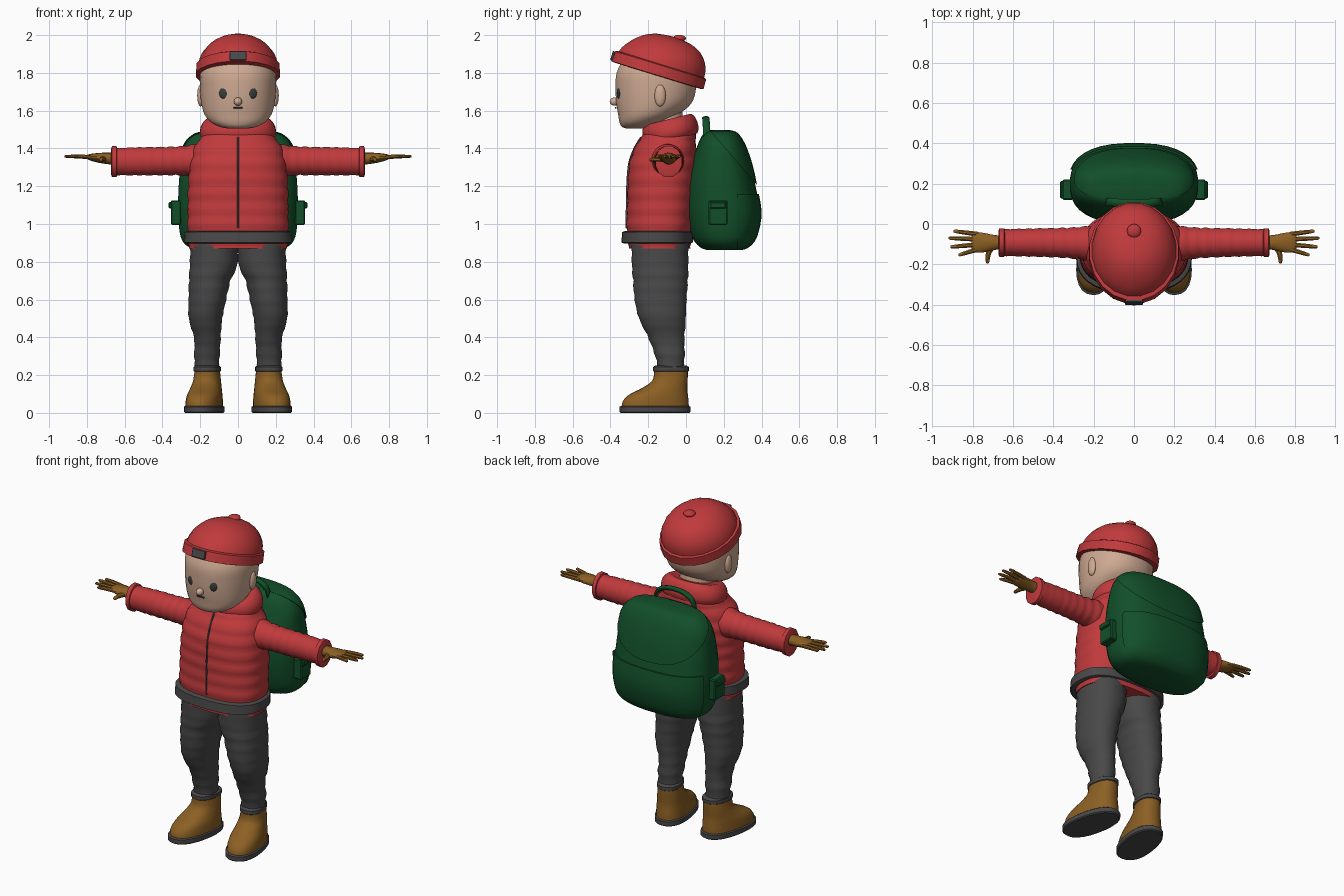
import bpy, bmesh, math
from mathutils import Matrix, Vector


def material(name, rgb):
    m = bpy.data.materials.new(name)
    m.diffuse_color = (*rgb, 1)
    return m


RED = material("red cloth", (0.53, 0.042, 0.045))
GREEN = material("green canvas", (0.006, 0.078, 0.023))
BROWN = material("brown leather", (0.26, 0.115, 0.017))
SKIN = material("skin", (0.62, 0.40, 0.29))
GREY = material("dark grey", (0.066, 0.066, 0.068))
DARK = material("eye dark", (0.04, 0.045, 0.045))


def finish(name, bm, mat, angle=40):
    bmesh.ops.recalc_face_normals(bm, faces=bm.faces)
    me = bpy.data.meshes.new(name)
    bm.to_mesh(me)
    bm.free()
    me.materials.append(mat)
    ob = bpy.data.objects.new(name, me)
    bpy.context.collection.objects.link(ob)
    bpy.ops.object.select_all(action='DESELECT')
    ob.select_set(True)
    bpy.context.view_layer.objects.active = ob
    bpy.ops.object.shade_smooth_by_angle(angle=math.radians(angle))
    return ob


def smooth_rows(rows, steps):
    """Catmull-Rom interpolation between section rows."""
    out = []
    for i in range(len(rows) - 1):
        p0, p1 = rows[max(i - 1, 0)], rows[i]
        p2, p3 = rows[i + 1], rows[min(i + 2, len(rows) - 1)]
        for s in range(steps):
            t = s / steps
            out.append([0.5 * (2 * b + (c - a) * t + (2 * a - 5 * b + 4 * c - d) * t * t
                               + (3 * b - a - 3 * c + d) * t ** 3)
                        for a, b, c, d in zip(p0, p1, p2, p3)])
    return out + [list(rows[-1])]


def loft(name, rows, mat, axis='z', n=24, p=2.0, steps=4, quilt=None, grow=0,
         frame=None, side=1, cuts=(), angle=40):
    """Skin superellipse sections; each row is (t, centre a, centre b, radius a, radius b)."""
    bm = bmesh.new()
    rings = []
    for t, ca, cb, ra, rb in smooth_rows(rows, steps):
        puff = grow
        if quilt:
            puff += quilt[1] * (abs(math.sin(math.pi * t / quilt[0])) - 0.6)
        ring = []
        for k in range(n):
            a = 2 * math.pi * (k + 0.5) / n
            c, s = math.cos(a), math.sin(a)
            u = ca + (ra + puff) * math.copysign(abs(c) ** (2 / p), c)
            v = cb + (rb + puff) * math.copysign(abs(s) ** (2 / p), s)
            co = {'x': (t, u, v), 'y': (u, t, v), 'z': (u, v, t)}[axis]
            ring.append(bm.verts.new(co))
        rings.append(ring)
    for r0, r1 in zip(rings, rings[1:]):
        for k in range(n):
            j = (k + 1) % n
            bm.faces.new((r0[k], r0[j], r1[j], r1[k]))
    bm.faces.new(rings[0])
    bm.faces.new(rings[-1])
    for co, no in cuts:
        bmesh.ops.bisect_plane(bm, geom=bm.verts[:] + bm.edges[:] + bm.faces[:],
                               plane_co=co, plane_no=no, clear_inner=True)
        bmesh.ops.holes_fill(bm, edges=[e for e in bm.edges if e.is_boundary])
    if frame:
        bm.transform(frame)
    bm.transform(Matrix.Diagonal((side, 1, 1, 1)))
    return finish(name, bm, mat, angle)


def ball(name, co, size, mat, turn=0):
    bm = bmesh.new()
    bmesh.ops.create_uvsphere(bm, u_segments=16, v_segments=10, radius=1)
    bm.transform(Matrix.Translation(co) @ Matrix.Rotation(turn, 4, 'Z') @ Matrix.Diagonal((*size, 1)))
    return finish(name, bm, mat)


def box(name, co, size, mat, frame=None, bevel=0.006):
    bm = bmesh.new()
    bmesh.ops.create_cube(bm, size=1)
    bm.transform(Matrix.Translation(co) @ Matrix.Diagonal((*size, 1)))
    bmesh.ops.bevel(bm, geom=bm.edges[:], offset=bevel, segments=1, affect='EDGES')
    if frame:
        bm.transform(frame)
    return finish(name, bm, mat, 25)


# Head and face
loft("head", [(1.505, 0, -.265, .05, .05), (1.515, 0, -.255, .10, .085), (1.54, 0, -.235, .145, .118),
              (1.58, 0, -.20, .178, .16), (1.64, 0, -.17, .195, .20), (1.72, 0, -.16, .202, .214),
              (1.80, 0, -.16, .20, .208), (1.88, 0, -.15, .17, .18)], SKIN, p=2.15, n=32)
loft("neck", [(1.42, 0, -.09, .1, .09), (1.6, 0, -.11, .1, .09)], SKIN, steps=1)
ball("nose", (0, -.378, 1.648), (.022, .026, .022), SKIN)
box("mouth", (0, -.372, 1.615), (.05, .008, .008), DARK, bevel=.002)
for s in (-1, 1):
    ball("ear", (s * .198, -.137, 1.68), (.018, .03, .058), SKIN)
    ball("eye", (s * .077, -.357, 1.692), (.024, .008, .028), DARK, s * .25)

# Cap, built level and tilted back
tilt = Matrix.Translation((0, -.152, 1.785)) @ Matrix.Rotation(math.radians(-17), 4, 'X')
loft("cap_dome", [(.04, 0, 0, .213, .243), (.09, 0, .008, .205, .233), (.14, 0, .018, .18, .205),
                  (.185, 0, .024, .135, .158), (.212, 0, .025, .075, .095), (.222, 0, .025, .01, .015)],
     RED, n=20, steps=2, frame=tilt)
loft("cap_band", [(0, 0, 0, .212, .243), (.003, 0, 0, .225, .258), (.058, 0, 0, .222, .256),
                  (.064, 0, 0, .208, .24)], RED, n=20, steps=1, frame=tilt)
box("cap_patch", (0, -.256, .032), (.09, .014, .05), GREY, tilt, .003)
ball("cap_button", (0, -.035, 1.983), (.035, .035, .018), RED)

# Jacket
torso = [(.87, 0, -.14, .262, .165), (.98, 0, -.14, .268, .175), (1.09, 0, -.135, .267, .177),
         (1.20, 0, -.13, .265, .18), (1.32, 0, -.12, .255, .18), (1.40, 0, -.11, .235, .162),
         (1.46, 0, -.092, .195, .145), (1.50, 0, -.08, .15, .12)]
loft("jacket_body", torso, RED, p=2.5, n=40, steps=6, quilt=(.08, .007))
loft("zip", [(t, 0, cy - ry - .001, .005, .006) for t, _, cy, _, ry in torso[1:-1]], GREY, n=8)
loft("belt", [(.898, 0, -.152, .275, .18), (.903, 0, -.153, .287, .19), (.957, 0, -.15, .285, .188),
              (.962, 0, -.15, .27, .175)], GREY, p=2.5, n=40, steps=1)
lean = Matrix.Translation((0, -.085, 1.505)) @ Matrix.Rotation(math.radians(14), 4, 'X')
loft("collar", [(-.06, 0, 0, .185, .135), (-.035, 0, 0, .2, .148), (0, 0, 0, .2, .15),
                (.03, 0, 0, .185, .143), (.05, 0, 0, .16, .125), (.045, 0, 0, .13, .1)],
     RED, n=28, p=2.2, steps=3, frame=lean)

for s in (-1, 1):
    # Sleeves
    loft("sleeve", [(.14, -.10, 1.335, .10, .105), (.20, -.098, 1.336, .092, .095),
                    (.27, -.095, 1.335, .08, .08), (.38, -.093, 1.333, .073, .075),
                    (.5, -.092, 1.332, .07, .075), (.645, -.092, 1.33, .066, .071)],
         RED, axis='x', steps=7, quilt=(.055, .006), side=s)
    loft("cuff", [(.638, -.092, 1.33, .06, .07), (.643, -.092, 1.33, .073, .085),
                  (.667, -.092, 1.33, .073, .085), (.672, -.092, 1.33, .06, .07)],
         RED, axis='x', n=12, steps=1, side=s)
    # Gloved hands
    loft("palm", [(.65, -.09, 1.345, .032, .032), (.70, -.092, 1.348, .04, .03),
                  (.75, -.092, 1.351, .05, .024), (.79, -.09, 1.354, .05, .015), (.805, -.09, 1.355, .035, .006)],
         BROWN, axis='x', n=14, side=s)
    for y0, x1, y1 in ((-.05, .895, -.036), (-.076, .918, -.07), (-.102, .91, -.113), (-.126, .87, -.152)):
        loft("finger", [(.77, y0, 1.353, .012, .012), ((.77 + x1) / 2, (y0 + y1) / 2, 1.357, .012, .011),
                        (x1 - .008, y1, 1.358, .009, .008), (x1, y1, 1.358, .003, .003)],
             BROWN, axis='x', n=8, steps=2, side=s)
    loft("thumb", [(-.195, .726, 1.34, .004, .004), (-.187, .725, 1.34, .01, .01),
                   (-.15, .722, 1.342, .014, .013), (-.10, .70, 1.345, .022, .018)],
         BROWN, axis='y', n=8, steps=2, side=s)
    # Trousers
    loft("trouser_leg", [(.22, .165, -.08, .062, .066), (.30, .165, -.085, .068, .078),
                         (.39, .162, -.102, .07, .094), (.50, .172, -.125, .089, .124),
                         (.60, .162, -.135, .10, .138), (.70, .15, -.135, .111, .146),
                         (.78, .13, -.137, .126, .15), (.90, .125, -.138, .128, .152)],
         GREY, p=2.2, quilt=(.07, .006), side=s)
    # Boots, toes turned out
    toe = Matrix.Translation((.163, -.08, 0)) @ Matrix.Rotation(math.radians(11), 4, 'Z') @ \
        Matrix.Translation((0, .08, 0))
    loft("boot", [(.02, 0, -.165, .094, .18), (.06, 0, -.162, .092, .176), (.095, 0, -.148, .088, .158),
                  (.13, 0, -.115, .08, .122), (.165, 0, -.088, .073, .096), (.20, 0, -.08, .068, .09),
                  (.238, 0, -.08, .064, .09)], BROWN, p=2.3, side=s, frame=toe)
    loft("sole", [(0, 0, -.166, .094, .183), (.006, 0, -.166, .1, .19), (.032, 0, -.166, .1, .19),
                  (.037, 0, -.166, .094, .182)], GREY, p=2.3, steps=1, side=s, frame=toe)
    loft("boot_lining", [(.218, 0, -.08, .066, .09), (.222, 0, -.08, .07, .095), (.243, 0, -.08, .07, .095),
                         (.25, 0, -.08, .06, .085)], GREY, p=2.3, steps=1, side=s, frame=toe)
    # Backpack side buckles
    box("side_strap", (s * .328, .17, 1.06), (.055, .10, .13), GREEN)
    box("side_clip", (s * .345, .17, 1.10), (.045, .085, .035), GREEN)

# Backpack with lid, rear pocket and handle
pack = [(.862, 0, .2, .19, .09), (.88, 0, .2, .265, .13), (.935, 0, .2, .305, .17), (1.06, 0, .198, .318, .195),
        (1.2, 0, .187, .315, .182), (1.31, 0, .185, .305, .16), (1.40, 0, .185, .29, .13),
        (1.455, 0, .182, .255, .105), (1.487, 0, .18, .2, .078), (1.498, 0, .18, .1, .04)]
loft("backpack", pack, GREEN, p=2.5, n=36)
loft("backpack_lid", pack, GREEN, p=2.5, n=36, grow=.009, angle=30,
     cuts=[((0, .13, 1.49), Vector((0, .27, .235)).normalized())])
loft("backpack_pocket", pack, GREEN, p=2.5, n=36, grow=.008, angle=30,
     cuts=[((0, .27, 1), (0, 1, 0)), ((0, 0, 1.16), (0, 0, -1))])
loft("backpack_handle", [(-.14, .11, 1.46, .02, .02), (-.125, .108, 1.515, .02, .02), (-.075, .106, 1.55, .02, .014),
                         (0, .105, 1.56, .02, .012), (.075, .106, 1.55, .02, .014),
                         (.125, .108, 1.515, .02, .02), (.14, .11, 1.46, .02, .02)],
     GREEN, axis='x', n=10, steps=3)
